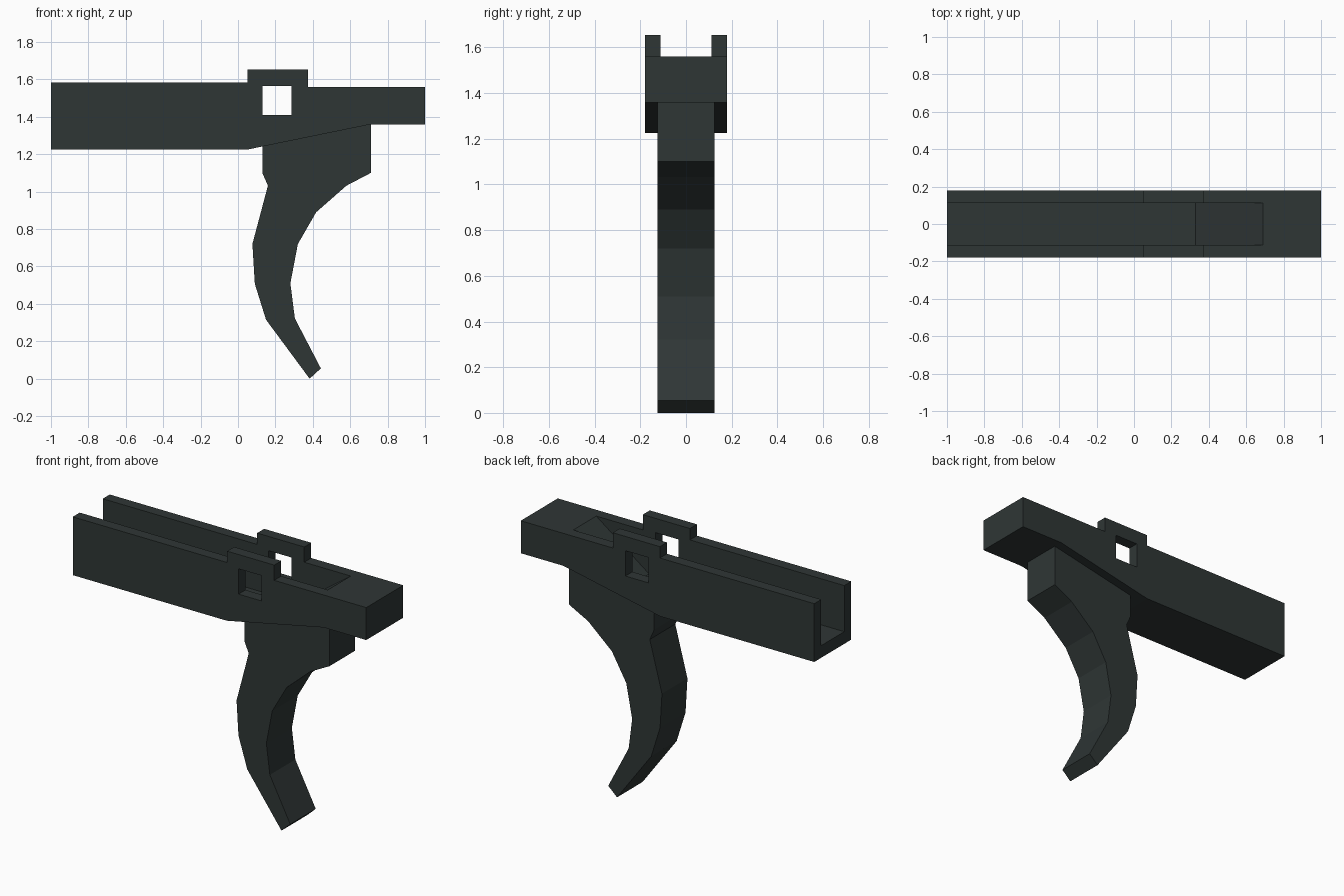
import bpy, bmesh

if "Cube" in bpy.data.objects:
    bpy.data.objects.remove(bpy.data.objects["Cube"])

gunmetal = bpy.data.materials.new("dark_gunmetal")
gunmetal.diffuse_color = (0.028, 0.037, 0.036, 1)
gunmetal.use_nodes = True
gunmetal.node_tree.nodes["Principled BSDF"].inputs["Base Color"].default_value = gunmetal.diffuse_color


def extrude_profile(name, pts, half_width):
    """Extrude an x-z outline symmetrically along y."""
    bm = bmesh.new()
    face = bm.faces.new([bm.verts.new((x, -half_width, z)) for x, z in pts])
    res = bmesh.ops.extrude_face_region(bm, geom=[face])
    verts = [g for g in res["geom"] if isinstance(g, bmesh.types.BMVert)]
    bmesh.ops.translate(bm, verts=verts, vec=(0, 2 * half_width, 0))
    bmesh.ops.recalc_face_normals(bm, faces=bm.faces)
    me = bpy.data.meshes.new(name)
    bm.to_mesh(me)
    bm.free()
    me.materials.append(gunmetal)
    ob = bpy.data.objects.new(name, me)
    bpy.context.collection.objects.link(ob)
    return ob


def cut(target, cutter):
    """Subtract the cutter, then remove it."""
    mod = target.modifiers.new("cut", "BOOLEAN")
    mod.operation = "DIFFERENCE"
    mod.solver = "EXACT"
    mod.object = cutter
    cutter.hide_render = True
    bpy.context.view_layer.objects.active = target
    bpy.ops.object.modifier_apply(modifier=mod.name)
    bpy.data.objects.remove(cutter)


# Housing with raised lugs and a sloped underside
housing = extrude_profile("housing", [
    (-1, 1.225), (0.05, 1.225), (0.71, 1.36), (1, 1.36), (1, 1.56),
    (0.373, 1.56), (0.373, 1.654), (0.052, 1.654), (0.052, 1.584), (-1, 1.584)], 0.18)

# Open channel ending in a ramp
cut(housing, extrude_profile("channel_cutter", [
    (-1.1, 1.30), (0.33, 1.30), (0.69, 1.56), (0.8838, 1.70), (-1.1, 1.70)], 0.112))

# Square pin window through both walls
cut(housing, extrude_profile("window_cutter", [
    (0.13, 1.41), (0.287, 1.41), (0.287, 1.566), (0.13, 1.566)], 0.3))

# Curved trigger blade, its top tucked just into the housing
extrude_profile("trigger", [
    (0.13, 1.247), (0.13, 1.10), (0.16, 1.032), (0.077, 0.72), (0.09, 0.507),
    (0.15, 0.315), (0.383, 0), (0.443, 0.055), (0.304, 0.322), (0.28, 0.51),
    (0.32, 0.72), (0.418, 0.89), (0.58, 1.032), (0.71, 1.10), (0.71, 1.365)], 0.124)
